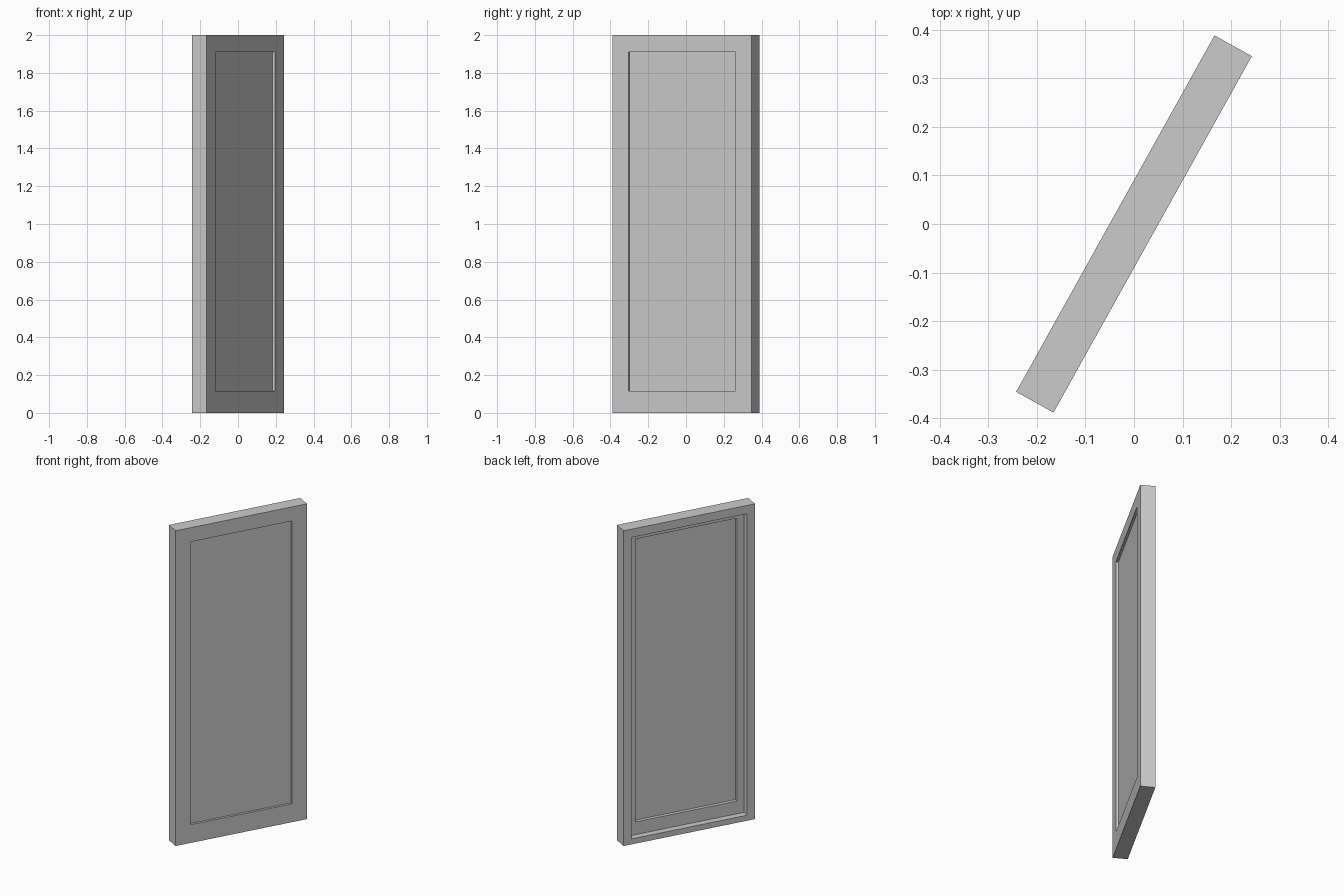
import bpy
import bmesh
import math

cube = bpy.data.objects.get("Cube")
if cube:
    bpy.data.objects.remove(cube, do_unlink=True)

WIDTH, HEIGHT, THICK = 0.84, 2.0, 0.088
TURN = math.radians(60.9)

grey = bpy.data.materials.new("plain grey")
grey.use_nodes = True
colour = (0.6, 0.6, 0.6, 1)
grey.diffuse_color = colour
grey.node_tree.nodes["Principled BSDF"].inputs["Base Color"].default_value = colour


def ring(bm, side, bottom, top, depth):
    """Rectangle inset from the door edges, at a depth behind the front face."""
    x, y = WIDTH / 2 - side, depth - THICK / 2
    lo, hi = bottom, HEIGHT - top
    return [bm.verts.new(p) for p in ((-x, y, lo), (x, y, lo), (x, y, hi), (-x, y, hi))]


def bridge(bm, a, b):
    for i in range(4):
        j = (i + 1) % 4
        bm.faces.new((a[i], a[j], b[j], b[i]))


def finish(bm, name):
    bmesh.ops.recalc_face_normals(bm, faces=bm.faces)
    mesh = bpy.data.meshes.new(name)
    bm.to_mesh(mesh)
    bm.free()
    mesh.materials.append(grey)
    obj = bpy.data.objects.new(name, mesh)
    obj.rotation_euler.z = TURN
    bpy.context.collection.objects.link(obj)
    return obj


# Frame: a stepped section swept around the rectangle, with a rebate at the back
edge = (0, 0, 0)
rebate = (0.051, 0.035, 0.053)
opening = (0.095, 0.116, 0.09)
LEDGE = THICK - 0.042
bm = bmesh.new()
section = [(edge, 0), (edge, THICK), (rebate, THICK),
           (rebate, LEDGE), (opening, LEDGE), (opening, 0)]
rings = [ring(bm, *inset, depth) for inset, depth in section]
for i, r in enumerate(rings):
    bridge(bm, r, rings[(i + 1) % len(rings)])
finish(bm, "door_frame")

# Thin panel filling the opening
bm = bmesh.new()
front = ring(bm, *opening, 0.015)
back = ring(bm, *opening, 0.024)
bridge(bm, front, back)
bm.faces.new(front)
bm.faces.new(back)
finish(bm, "door_panel")
